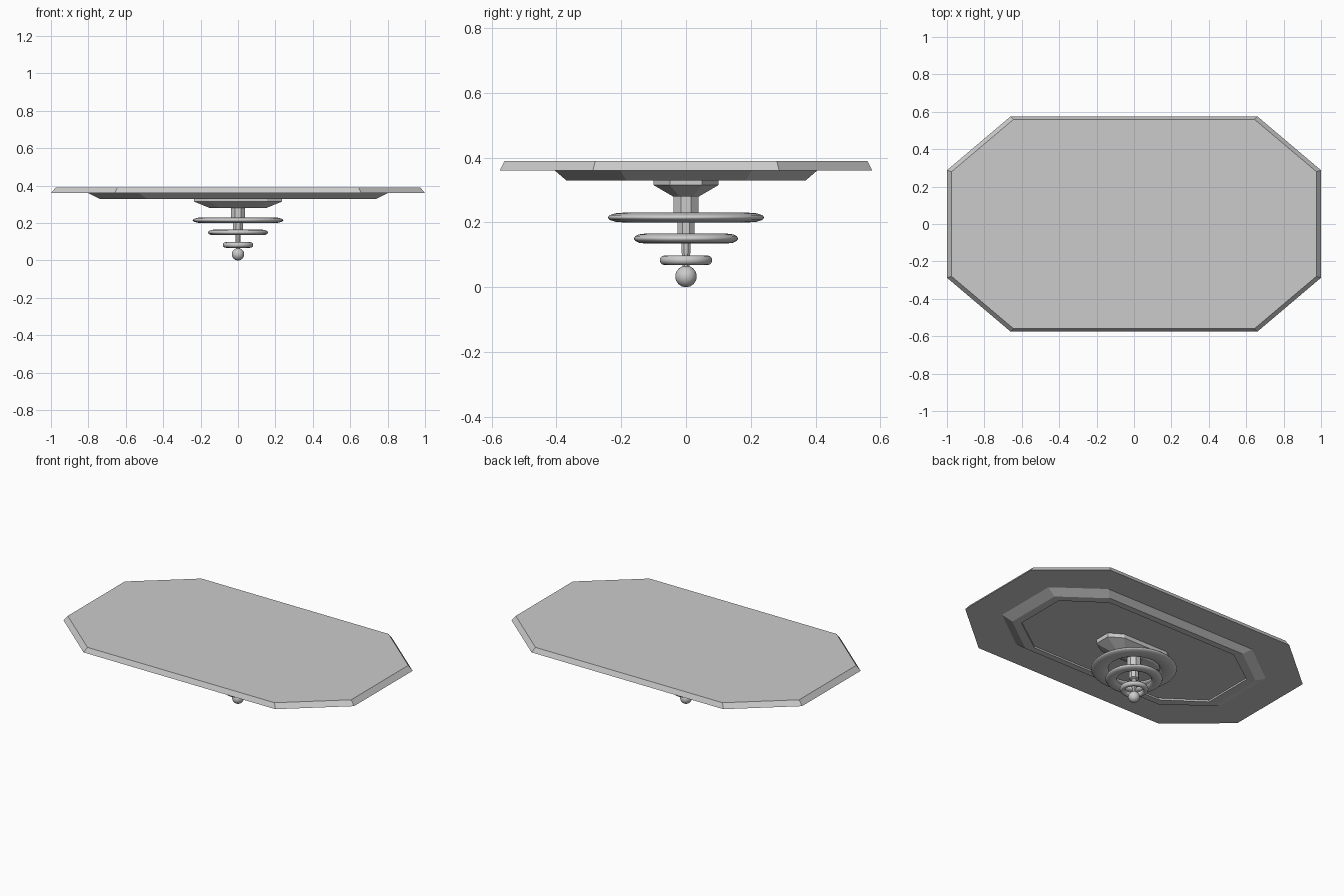
import bpy, bmesh, math
from mathutils import Matrix

if "Cube" in bpy.data.objects:
    bpy.data.objects.remove(bpy.data.objects["Cube"])


def octagon(hx, hy, z, kx=0.66, ky=0.5):
    """Rectangle with cut corners, counter-clockwise seen from above."""
    cx, cy = hx * kx, hy * ky
    return [(hx, -cy, z), (hx, cy, z), (cx, hy, z), (-cx, hy, z),
            (-hx, cy, z), (-hx, -cy, z), (-cx, -hy, z), (cx, -hy, z)]


def to_object(name, bm):
    bmesh.ops.recalc_face_normals(bm, faces=bm.faces)
    me = bpy.data.meshes.new(name)
    bm.to_mesh(me)
    bm.free()
    ob = bpy.data.objects.new(name, me)
    bpy.context.collection.objects.link(ob)
    return ob


def loft(name, sections):
    """Skin a stack of octagons and cap both ends."""
    bm = bmesh.new()
    rings = [[bm.verts.new(p) for p in s] for s in sections]
    for a, b in zip(rings, rings[1:]):
        for i in range(8):
            j = (i + 1) % 8
            bm.faces.new((a[i], a[j], b[j], b[i]))
    bm.faces.new(rings[0])
    bm.faces.new(rings[-1])
    return to_object(name, bm)


# Wide top plate with a sloped edge
loft("top_plate", [octagon(1.0, 0.575, 0.36), octagon(0.975, 0.56, 0.39)])

# Under frame with a shallow recess in its underside
loft("under_frame", [octagon(0.8, 0.405, 0.36), octagon(0.74, 0.37, 0.33),
                     octagon(0.69, 0.33, 0.33), octagon(0.69, 0.33, 0.34)])

# Tapered mount below the frame
loft("mount", [octagon(0.235, 0.10, 0.34), octagon(0.235, 0.10, 0.315),
               octagon(0.15, 0.04, 0.28)])

# Stepped eight-sided mast
k = math.tan(math.pi / 8)
mast = [(0.038, 0.285), (0.038, 0.21), (0.026, 0.205), (0.026, 0.15),
        (0.014, 0.145), (0.014, 0.12), (0.010, 0.05)]
loft("mast", [octagon(r, r, z, k, k) for r, z in mast])

# Flattened rings, shrinking downwards
for name, outer, z in (("large_ring", 0.242, 0.215),
                       ("middle_ring", 0.161, 0.15),
                       ("small_ring", 0.081, 0.083)):
    bpy.ops.mesh.primitive_torus_add(
        major_segments=48, minor_segments=12, location=(0, 0, z),
        major_radius=outer * 0.8, minor_radius=outer * 0.2)
    ring = bpy.context.object
    ring.name = name
    ring.scale.z = 0.015 / (outer * 0.2)
    bpy.ops.object.shade_smooth()

# Ball at the lower tip
bm = bmesh.new()
bmesh.ops.create_uvsphere(bm, u_segments=32, v_segments=16, radius=0.033,
                          matrix=Matrix.Translation((0, 0, 0.033)))
ball = to_object("tip_ball", bm)
ball.data.polygons.foreach_set("use_smooth", [True] * len(ball.data.polygons))
